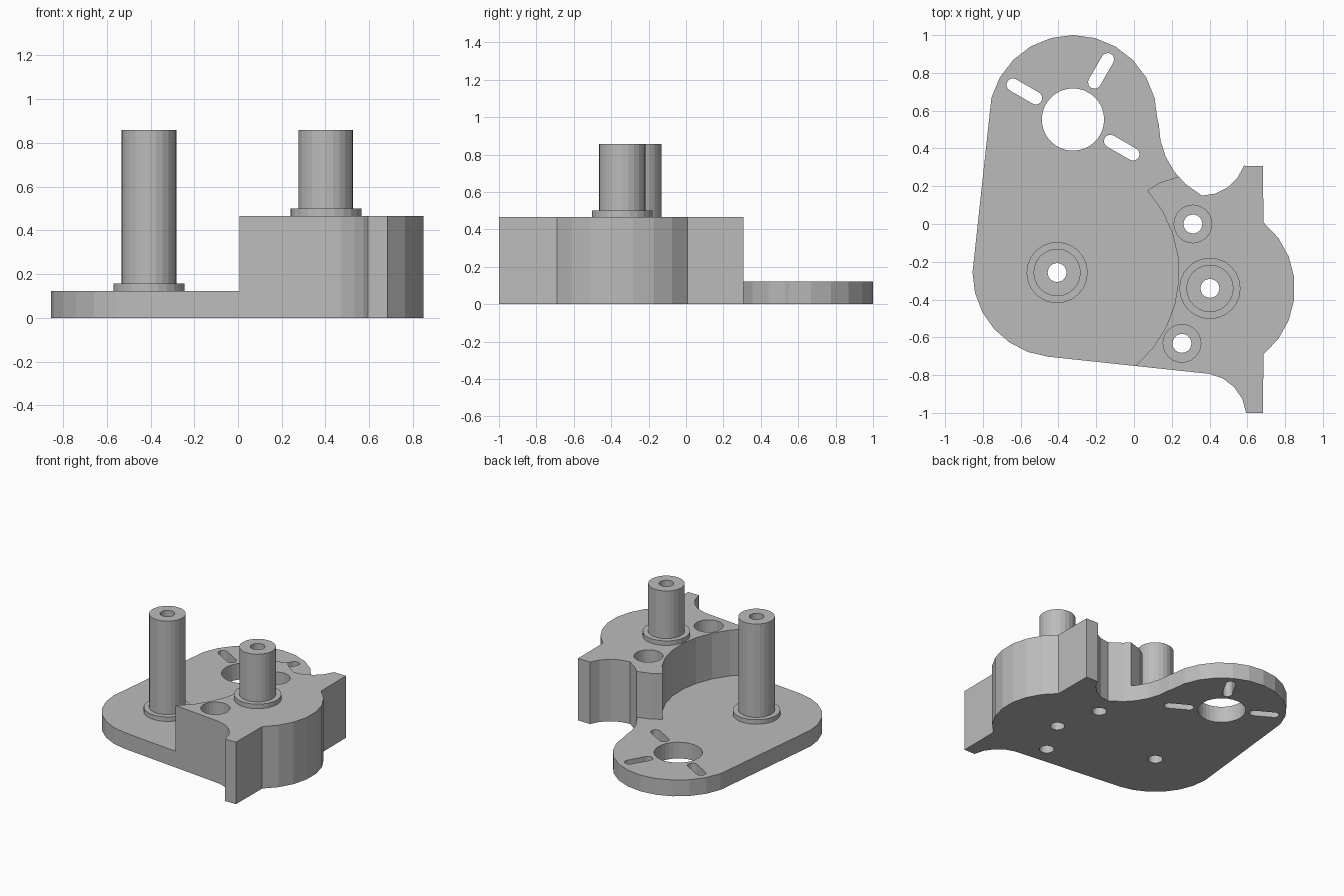
import bpy, bmesh
from math import radians, cos, sin, pi
from mathutils import Vector

if "Cube" in bpy.data.objects:
    bpy.data.objects.remove(bpy.data.objects["Cube"])

# Single grey material
grey = bpy.data.materials.new("plain_grey")
grey.use_nodes = True
colour = (0.5, 0.5, 0.5, 1)
grey.diffuse_color = colour
grey.node_tree.nodes["Principled BSDF"].inputs["Base Color"].default_value = colour

MOTOR = (-0.323, 0.553)
TALL_POST = (-0.407, -0.257)
SHORT_POST = (0.402, -0.341)
SCREW_HOLES = [(0.312, 0.0), (0.254, -0.632)]
PLATE_Z, BLOCK_Z, POST_Z = 0.122, 0.466, 0.858
BORE = 0.05


def arc(centre, r, start, end, steps):
    """Points along an arc, angles in degrees."""
    angles = [radians(start + (end - start) * i / steps) for i in range(steps + 1)]
    return [(centre[0] + r * cos(a), centre[1] + r * sin(a)) for a in angles]


def make_object(name, bm):
    bmesh.ops.recalc_face_normals(bm, faces=bm.faces)
    mesh = bpy.data.meshes.new(name)
    bm.to_mesh(mesh)
    bm.free()
    mesh.materials.append(grey)
    obj = bpy.data.objects.new(name, mesh)
    bpy.context.collection.objects.link(obj)
    return obj


def prism(name, outline, z0, z1):
    bm = bmesh.new()
    face = bm.faces.new([bm.verts.new((x, y, z0)) for x, y in outline])
    out = bmesh.ops.extrude_face_region(bm, geom=[face])
    top = [v for v in out["geom"] if isinstance(v, bmesh.types.BMVert)]
    bmesh.ops.translate(bm, verts=top, vec=(0, 0, z1 - z0))
    return make_object(name, bm)


def cut(target, outline, z0, z1):
    """Remove a prism from the target."""
    cutter = prism("cutter", outline, z0, z1)
    cutter.hide_render = True
    mod = target.modifiers.new("cut", 'BOOLEAN')
    mod.operation = 'DIFFERENCE'
    mod.solver = 'EXACT'
    mod.object = cutter
    bpy.context.view_layer.objects.active = target
    bpy.ops.object.modifier_apply(modifier=mod.name)
    bpy.data.objects.remove(cutter)


def circle(centre, r, n=24):
    return arc(centre, r, 0, 360, n)[:-1]


def hollow_post(name, centre, base):
    """Flanged tube turned from a closed profile."""
    lip = base + 0.034
    profile = [(BORE, base), (0.162, base), (0.162, lip),
               (0.125, lip), (0.125, POST_Z), (BORE, POST_Z)]
    bm = bmesh.new()
    verts = [bm.verts.new((r, 0, z)) for r, z in profile]
    edges = [bm.edges.new((verts[i - 1], verts[i])) for i in range(len(verts))]
    bmesh.ops.spin(bm, geom=verts + edges, axis=(0, 0, 1), cent=(0, 0, 0),
                   angle=2 * pi, steps=24, use_merge=True)
    bmesh.ops.remove_doubles(bm, verts=bm.verts, dist=0.0001)
    bmesh.ops.translate(bm, verts=bm.verts, vec=(*centre, 0))
    return make_object(name, bm)


# Full outline of the mount, counter-clockwise from the motor lobe
outline = (
    arc(MOTOR, 0.447, 0, 165, 11)
    + arc(TALL_POST, 0.448, 180, 264, 6)
    + arc((0.36, -1.025), 0.235, 80, 6, 4)
    + [(0.683, -1.0)]
    + arc(SHORT_POST, 0.45, -51, 51, 7)
    + [(0.683, 0.307)]
    + arc((0.36, 0.385), 0.235, -19, -90, 4)
    + arc((0.56, 0.53), 0.429, 228, 180, 4)
)
body = prism("mounting_body", outline, 0, BLOCK_Z)

# Lower the motor side to a thin plate, leaving a curved block wall
clearance = (
    [(-1.2, -1.2), (0.003, -1.2)]
    + arc(TALL_POST, 0.645, -50, 42.3, 8)
    + [(0.138, 0.22), (0.235, 0.25), (0.5, 0.5), (0.5, 1.2), (-1.2, 1.2)]
)
cut(body, clearance, PLATE_Z, 1)

# Motor opening and adjustment slots
cut(body, circle(MOTOR, 0.165, 32), -0.1, 0.3)
for angle in (60, 150, -30):
    d = Vector((cos(radians(angle)), sin(radians(angle))))
    inner = Vector(MOTOR) + d * 0.228
    outer = Vector(MOTOR) + d * 0.367
    slot = (arc(outer, 0.034, angle - 90, angle + 90, 8)
            + arc(inner, 0.034, angle + 90, angle + 270, 8))
    cut(body, slot, -0.1, 0.3)

# Bores through the body and counterbores for the screws
for centre in SCREW_HOLES:
    cut(body, circle(centre, 0.1), PLATE_Z, 1)
for centre in SCREW_HOLES + [TALL_POST, SHORT_POST]:
    cut(body, circle(centre, BORE), -0.1, 1)

# Gear posts
hollow_post("tall_post", TALL_POST, PLATE_Z)
hollow_post("short_post", SHORT_POST, BLOCK_Z)
